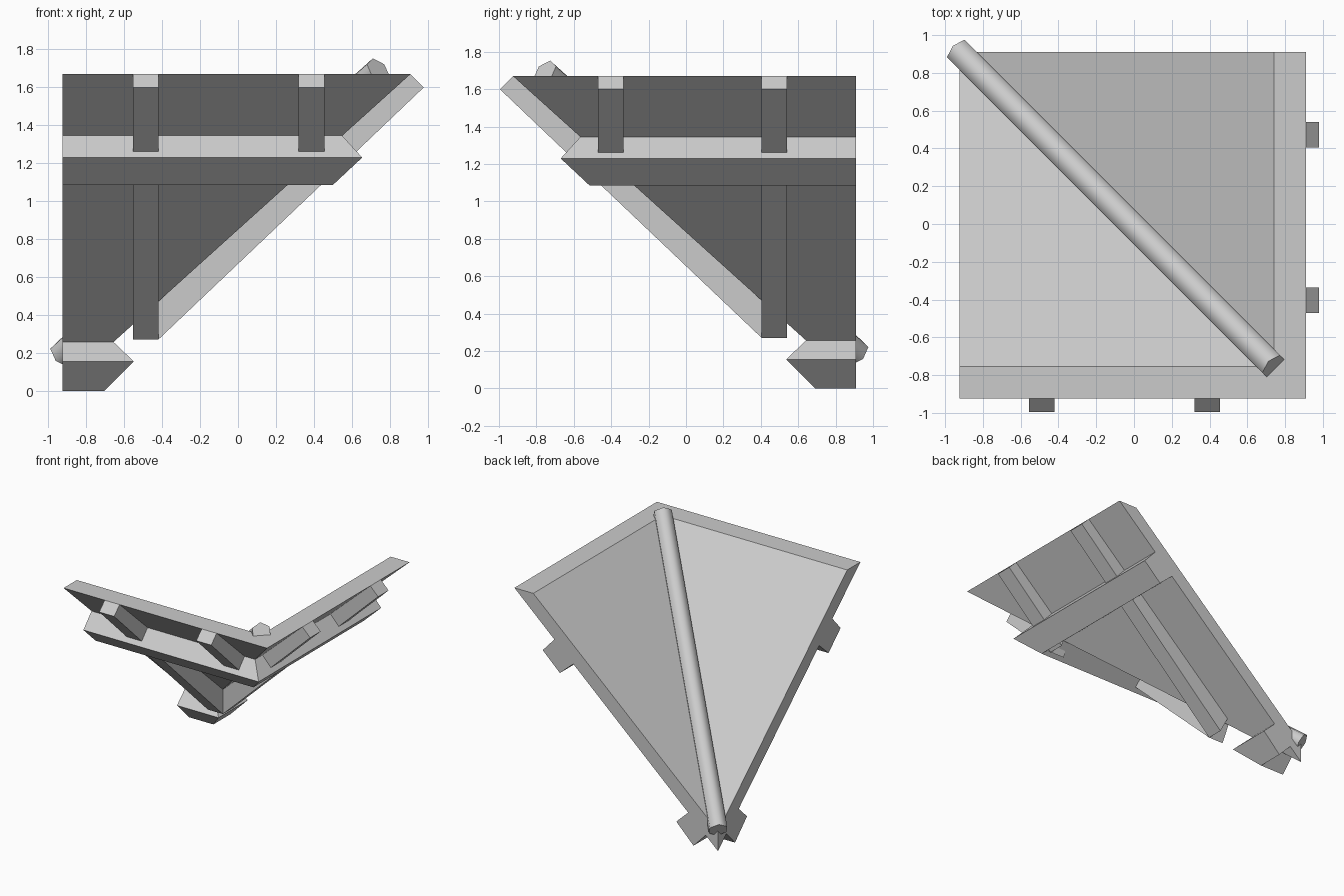
import bpy, bmesh
from mathutils import Vector

LOW, HIGH, SHIFT = -0.925, 0.91, 0.015   # plan limits of the roof corner

old = bpy.data.objects.get("Cube")
if old:
    bpy.data.objects.remove(old, do_unlink=True)

grey = bpy.data.materials.new("light grey")
grey.use_nodes = True
grey.diffuse_color = (0.6, 0.6, 0.6, 1)
grey.node_tree.nodes["Principled BSDF"].inputs["Base Color"].default_value = (0.6, 0.6, 0.6, 1)


def mirrored(p):
    """Reflect a point across the valley line."""
    return Vector((-p[1] - SHIFT, -p[0] - SHIFT, p[2]))


def loft(name, rings):
    """Closed solid through equal-sized rings of points."""
    bm = bmesh.new()
    rows = [[bm.verts.new(p) for p in ring] for ring in rings]
    n = len(rows[0])
    for a, b in zip(rows, rows[1:]):
        for i in range(n):
            j = (i + 1) % n
            bm.faces.new((a[i], a[j], b[j], b[i]))
    bm.faces.new(rows[0])
    bm.faces.new(rows[-1])
    bmesh.ops.remove_doubles(bm, verts=bm.verts, dist=0.0005)
    bmesh.ops.recalc_face_normals(bm, faces=bm.faces)
    mesh = bpy.data.meshes.new(name)
    bm.to_mesh(mesh)
    bm.free()
    mesh.materials.append(grey)
    obj = bpy.data.objects.new(name, mesh)
    bpy.context.collection.objects.link(obj)
    return obj


def corner_sweep(name, profile):
    """Run a profile (height up the slope, z) round the mitred corner."""
    start = [Vector((LOW, -u - SHIFT, z)) for u, z in profile]
    mitre = [Vector((u, -u - SHIFT, z)) for u, z in profile]
    loft(name, [start, mitre, [mirrored(p) for p in start]])


def rafter_pair(name, x0, x1, profile):
    rings = [[Vector((x, -u - SHIFT, z)) for u, z in profile] for x in (x0, x1)]
    loft(name + "_front", rings)
    loft(name + "_left", [[mirrored(p) for p in ring] for ring in rings])


# Two roof slopes meeting in a valley, level along the top edge
corner_sweep("roof_slopes", [(HIGH, 1.67), (0.74, 1.67), (LOW, 0.175), (LOW, 0.015)])

# Beams under the slopes
corner_sweep("upper_beam", [(0.55, 1.345), (0.655, 1.23), (0.5, 1.085), (0.37, 1.2)])
corner_sweep("lower_beam", [(-0.66, 0.26), (-0.55, 0.155), (-0.705, 0.0), (-0.82, 0.12)])

# Rafters running up each slope
rafter_pair("long_rafter", -0.555, -0.42,
            [(0.91, 1.67), (0.98, 1.6), (-0.42, 0.27), (-0.5, 0.42)])
rafter_pair("short_rafter", 0.32, 0.455,
            [(0.91, 1.67), (0.98, 1.6), (0.45, 1.095), (0.4, 1.23)])

# Six-sided pole lying in the valley
bottom = Vector((-0.93, 0.915, 0.19))
top = Vector((0.74, -0.755, 1.69))
axis = (top - bottom).normalized()
side = axis.cross(Vector((0, 0, 1))).normalized()
up = side.cross(axis)
hexagon = [(0, 1), (0.866, 0.5), (0.866, -0.5), (0, -1), (-0.866, -0.5), (-0.866, 0.5)]
pole = loft("valley_pole", [[c + 0.075 * (side * a + up * b) for a, b in hexagon]
                            for c in (bottom, top)])
bpy.context.view_layer.objects.active = pole
pole.select_set(True)
bpy.ops.object.shade_smooth_by_angle(angle=1.1)
